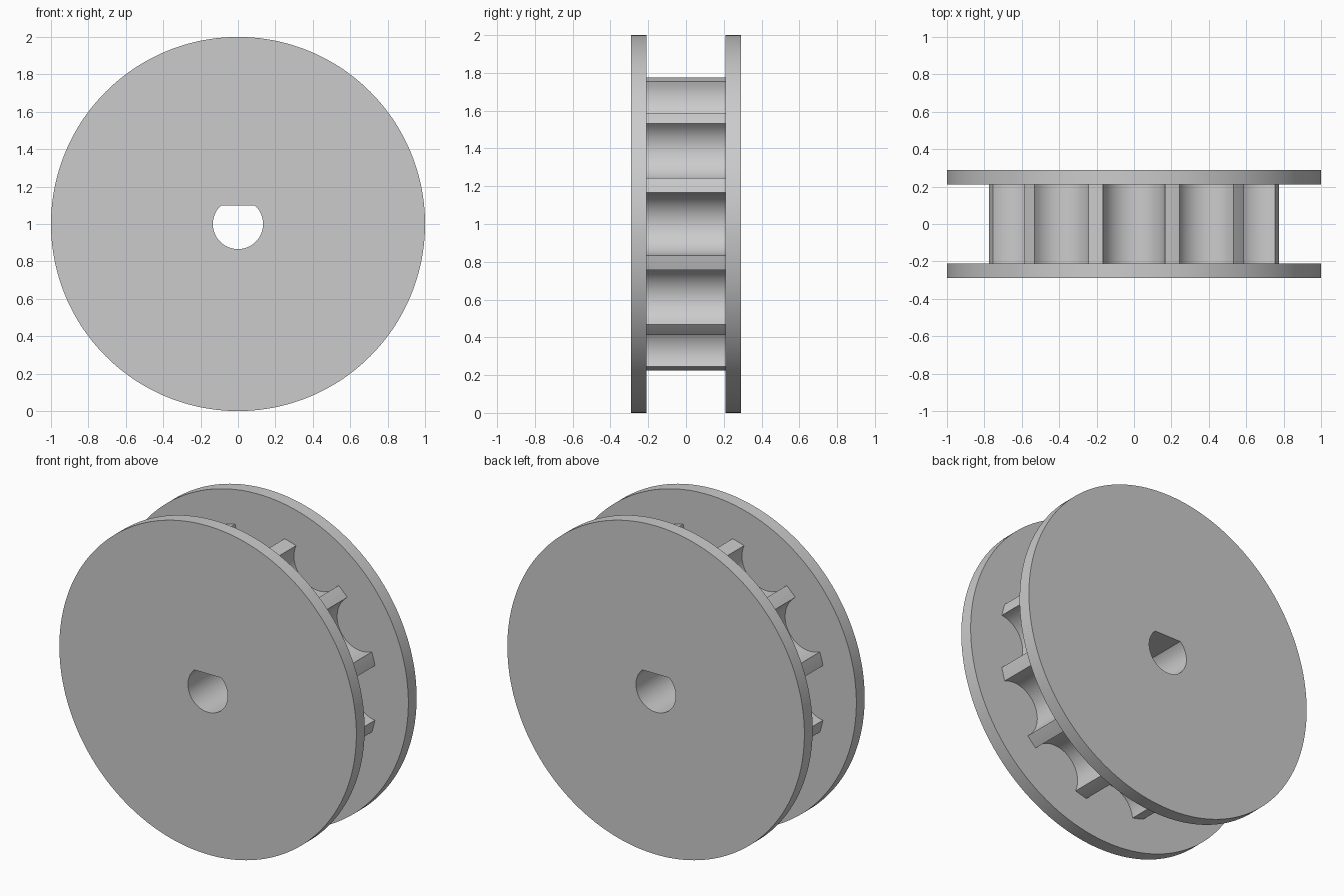
import bpy
import bmesh
from math import sin, cos, asin, pi, radians

if "Cube" in bpy.data.objects:
    bpy.data.objects.remove(bpy.data.objects["Cube"], do_unlink=True)

POCKETS = 12            # scallops around the hub
ARC, TIP = 16, 4        # segments per scallop and per tooth tip
N = POCKETS * (ARC + TIP)
START = radians(-12)
RIM, HUB, SCALLOP, BORE = 1.0, 0.793, 0.167, 0.134
FLAT = BORE * sin(radians(48))
OUTER_Y, INNER_Y = 0.29, 0.21

angles = [START + 2 * pi * i / N for i in range(N)]


def circle(radius):
    return [(radius * cos(a), radius * sin(a)) for a in angles]


def d_bore():
    # round hole with a flat on its upper side
    points = []
    for a in angles:
        r = min(BORE, FLAT / sin(a)) if sin(a) > 0 else BORE
        points.append((r * cos(a), r * sin(a)))
    return points


def scalloped_hub():
    # round pockets cut into the hub, leaving narrow teeth
    points = []
    half = 2 * asin(SCALLOP / (2 * HUB))
    end = pi / 2 - half / 2          # half sweep of each pocket arc
    step = 2 * pi / POCKETS
    for k in range(POCKETS):
        c = k * step
        for i in range(ARC + 1):
            t = c + pi - (-end + 2 * end * i / ARC)
            points.append((HUB * cos(c) + SCALLOP * cos(t),
                           HUB * sin(c) + SCALLOP * sin(t)))
        for i in range(1, TIP):
            a = c + half + (step - 2 * half) * i / TIP
            points.append((HUB * cos(a), HUB * sin(a)))
    return points


# Wheel: successive outlines bridged into one closed solid
bore, rim, hub = d_bore(), circle(RIM), scalloped_hub()
sections = [(bore, -OUTER_Y), (rim, -OUTER_Y), (rim, -INNER_Y), (hub, -INNER_Y),
            (hub, INNER_Y), (rim, INNER_Y), (rim, OUTER_Y), (bore, OUTER_Y)]

bm = bmesh.new()
loops = [[bm.verts.new((x, y, z + RIM)) for x, z in outline]
         for outline, y in sections]
for s, loop in enumerate(loops):
    after = loops[(s + 1) % len(loops)]
    for i in range(N):
        j = (i + 1) % N
        bm.faces.new((loop[i], loop[j], after[j], after[i]))
bmesh.ops.recalc_face_normals(bm, faces=bm.faces)

mesh = bpy.data.meshes.new("pocket_wheel")
bm.to_mesh(mesh)
bm.free()
wheel = bpy.data.objects.new("pocket_wheel", mesh)
bpy.context.collection.objects.link(wheel)

# Plain grey
grey = bpy.data.materials.new("light_grey")
grey.use_nodes = True
colour = (0.6, 0.6, 0.6, 1)
grey.diffuse_color = colour
grey.node_tree.nodes["Principled BSDF"].inputs["Base Color"].default_value = colour
mesh.materials.append(grey)

# Smooth curves, crisp edges
bpy.ops.object.select_all(action="DESELECT")
wheel.select_set(True)
bpy.context.view_layer.objects.active = wheel
bpy.ops.object.shade_smooth_by_angle(angle=radians(25))
